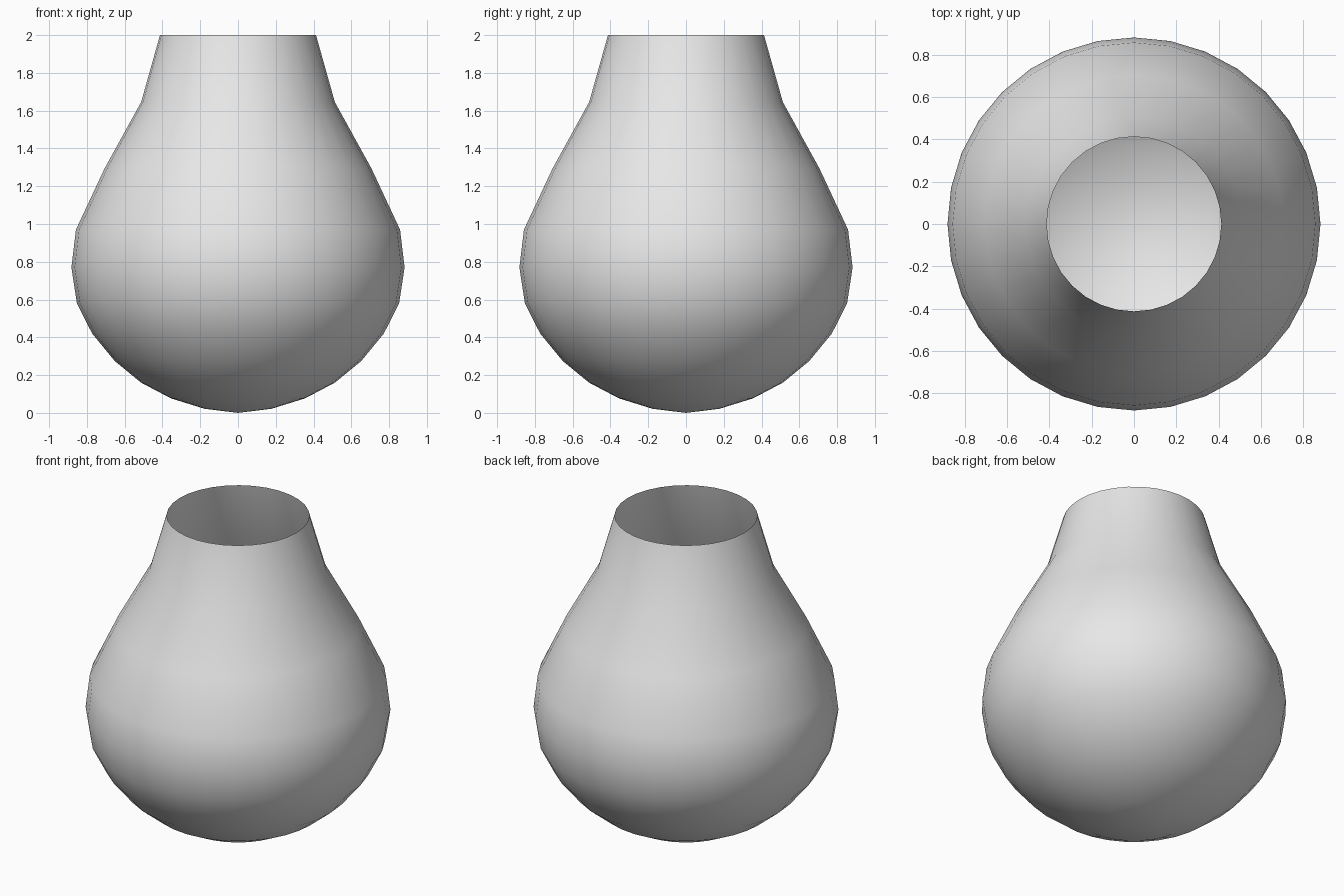
import bpy
import bmesh
import math

cube = bpy.data.objects.get("Cube")
if cube:
    bpy.data.objects.remove(cube, do_unlink=True)

# Plain light grey
grey = bpy.data.materials.new("light_grey")
grey.use_nodes = True
colour = (0.8, 0.8, 0.8, 1)
grey.diffuse_color = colour
grey.node_tree.nodes["Principled BSDF"].inputs["Base Color"].default_value = colour

# Half profile (radius, height) from the round base to the open rim
PROFILE = [(0, 0), (0.178, 0.022), (0.355, 0.077), (0.513, 0.16),
           (0.653, 0.275), (0.772, 0.42), (0.853, 0.58), (0.882, 0.77),
           (0.858, 0.97), (0.706, 1.295), (0.513, 1.645), (0.413, 2)]
SIDES = 32


def lathe(name, profile, material):
    """Spin a half profile round z into a smooth open shell."""
    bm = bmesh.new()
    verts = [bm.verts.new((r, 0, z)) for r, z in profile]
    edges = [bm.edges.new(pair) for pair in zip(verts, verts[1:])]
    bmesh.ops.spin(bm, geom=verts + edges, cent=(0, 0, 0), axis=(0, 0, 1),
                   angle=math.tau, steps=SIDES, use_duplicate=False)
    bmesh.ops.remove_doubles(bm, verts=bm.verts, dist=0.0001)
    bmesh.ops.recalc_face_normals(bm, faces=bm.faces)
    # Turn the shell outward, judged by a face near the base
    low = min(bm.faces, key=lambda f: f.calc_center_median().z)
    if low.normal.z > 0:
        bmesh.ops.reverse_faces(bm, faces=bm.faces)
    for face in bm.faces:
        face.smooth = True
    mesh = bpy.data.meshes.new(name)
    bm.to_mesh(mesh)
    bm.free()
    mesh.materials.append(material)
    obj = bpy.data.objects.new(name, mesh)
    bpy.context.collection.objects.link(obj)
    return obj


# Pear-shaped vessel with an open mouth
lathe("round_vessel", PROFILE, grey)
